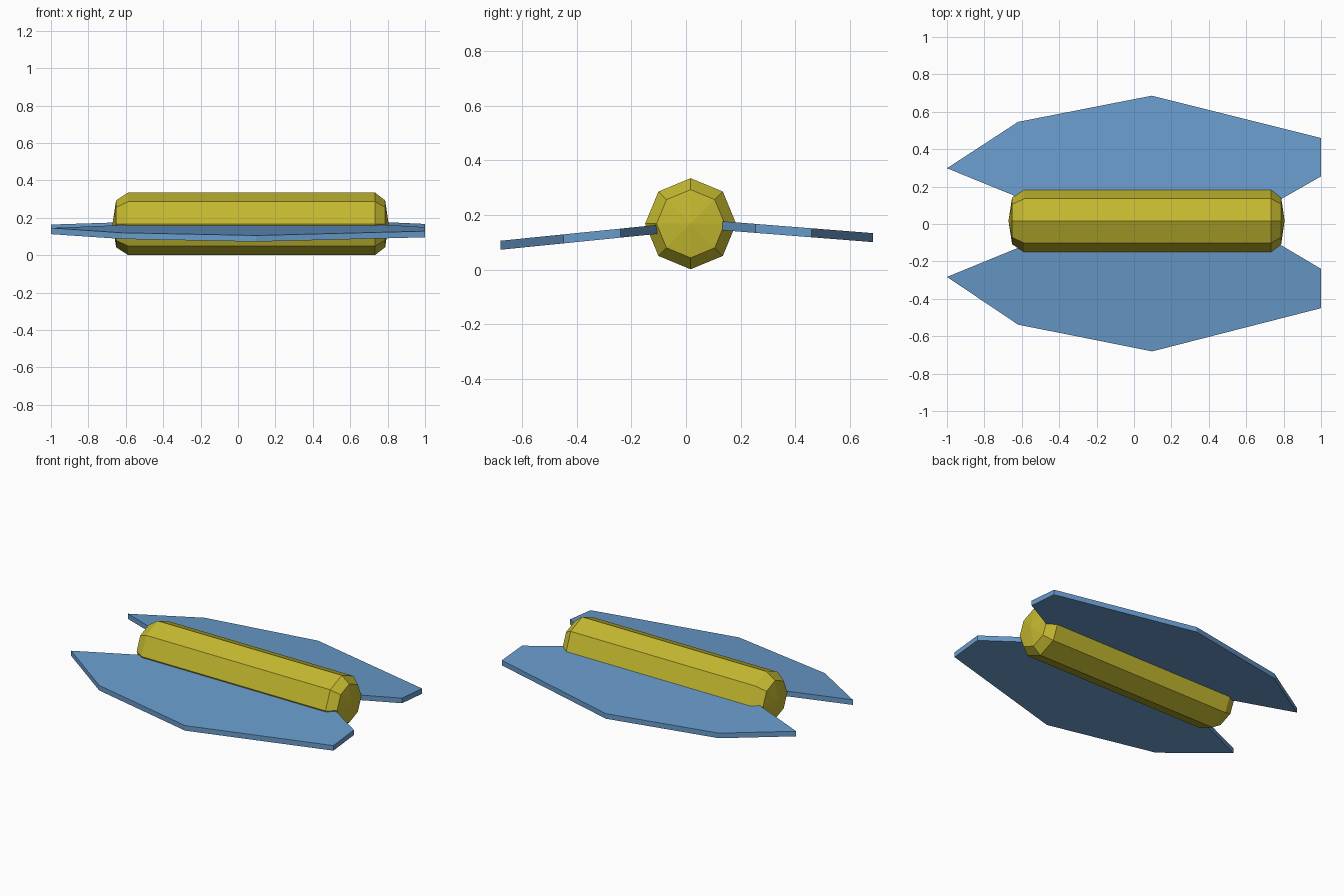
import bpy, bmesh
from math import sin, cos, pi

if "Cube" in bpy.data.objects:
    bpy.data.objects.remove(bpy.data.objects["Cube"])


def material(name, color):
    m = bpy.data.materials.new(name)
    m.diffuse_color = color
    m.use_nodes = True
    m.node_tree.nodes["Principled BSDF"].inputs["Base Color"].default_value = m.diffuse_color
    return m


def finish(bm, name, mat):
    bmesh.ops.recalc_face_normals(bm, faces=bm.faces[:])
    me = bpy.data.meshes.new(name)
    bm.to_mesh(me)
    bm.free()
    me.materials.append(mat)
    ob = bpy.data.objects.new(name, me)
    bpy.context.collection.objects.link(ob)
    return ob


yellow = material("body_yellow", (0.55, 0.48, 0.03, 1))
blue = material("wing_blue", (0.14, 0.33, 0.60, 1))

# Body: eight-sided capsule along x, with shallow pointed ends
CY, CZ = 0.017, 0.168
bm = bmesh.new()
rings = []
for x, r in [(-0.652, 0.125), (-0.588, 0.167), (0.733, 0.167), (0.787, 0.125)]:
    rings.append([bm.verts.new((x, CY + r * cos(i * pi / 4), CZ + r * sin(i * pi / 4)))
                  for i in range(8)])
for a, b in zip(rings, rings[1:]):
    for i in range(8):
        j = (i + 1) % 8
        bm.faces.new((a[i], a[j], b[j], b[i]))
for x, ring in [(-0.671, rings[0]), (0.805, rings[-1])]:
    pole = bm.verts.new((x, CY, CZ))
    for i in range(8):
        bm.faces.new((pole, ring[i], ring[(i + 1) % 8]))
finish(bm, "body", yellow)


# Wings: flat seven-sided plates drooping away from the body
def wing(name, outline, z_root, z_tip, thickness=0.033):
    ys = [abs(y) for x, y in outline]
    root, tip = min(ys), max(ys)
    bm = bmesh.new()
    loops = []
    for dz in (-thickness / 2, thickness / 2):
        loops.append([bm.verts.new((x, y, dz + z_root + (z_tip - z_root)
                                    * (abs(y) - root) / (tip - root)))
                      for x, y in outline])
    low, top = loops
    bm.faces.new(low)
    bm.faces.new(top)
    n = len(outline)
    for i in range(n):
        j = (i + 1) % n
        bm.faces.new((low[i], low[j], top[j], top[i]))
    return finish(bm, name, blue)


wing("back_wing", [(-1, 0.298), (-0.62, 0.546), (0.095, 0.686), (1, 0.46),
                   (1, 0.255), (0.776, 0.127), (-0.58, 0.127)], 0.161, 0.117)
wing("front_wing", [(-1, -0.283), (-0.62, -0.538), (0.097, -0.681), (1, -0.45),
                    (1, -0.24), (0.776, -0.107), (-0.57, -0.107)], 0.147, 0.089)
